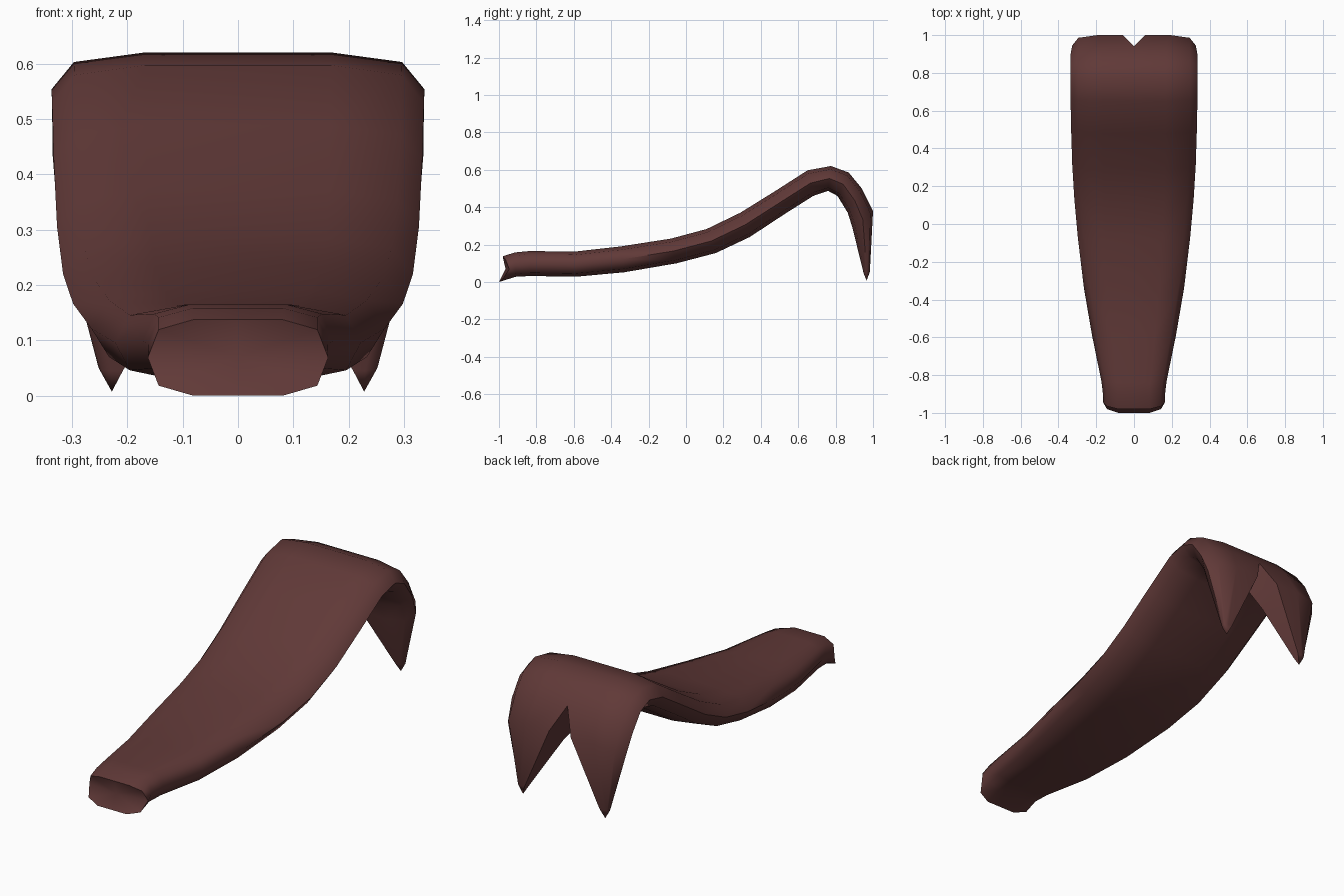
import bpy, bmesh

if "Cube" in bpy.data.objects:
    bpy.data.objects.remove(bpy.data.objects["Cube"])

mat = bpy.data.materials.new("dark_reddish_brown")
mat.diffuse_color = (0.118, 0.041, 0.039, 1)
mat.use_nodes = True
mat.node_tree.nodes["Principled BSDF"].inputs["Base Color"].default_value = mat.diffuse_color

# Side profile stations: top y, top z, bottom y, bottom z, half width
STATIONS = [
    (-0.98, 0.137, -1.0, 0.0, 0.163),
    (-0.915, 0.158, -0.91, 0.028, 0.163),
    (-0.84, 0.165, -0.83, 0.032, 0.172),
    (-0.59, 0.163, -0.59, 0.028, 0.222),
    (-0.35, 0.19, -0.33, 0.052, 0.265),
    (-0.08, 0.232, -0.05, 0.10, 0.298),
    (0.11, 0.283, 0.16, 0.155, 0.316),
    (0.29, 0.37, 0.34, 0.24, 0.327),
    (0.48, 0.488, 0.53, 0.365, 0.333),
    (0.65, 0.597, 0.68, 0.46, 0.336),
    (0.775, 0.62, 0.76, 0.487, 0.337),
    (0.87, 0.585, 0.81, 0.46, 0.336),
    (0.94, 0.50, 0.865, 0.37, 0.335),
]
# Half cross-section: fraction of width, fraction from top to bottom
SECTION = [(0, 0), (0.5, 0), (0.88, 0.13), (1, 0.5), (0.88, 0.87), (0.5, 1), (0, 1)]


def half_ring(bm, side, st, x0=0.0, pull=0.0):
    ty, tz, by, bz, w = st
    ring = []
    for u, v in SECTION:
        y = ty + (by - ty) * v + (pull if u == 1 else pull * 0.4 if u > 0.8 else 0)
        ring.append(bm.verts.new((side * (x0 + (w - x0) * u), y, tz + (bz - tz) * v)))
    return ring


def bridge(bm, a, b, closed=False):
    n = len(a)
    for i in range(n if closed else n - 1):
        j = (i + 1) % n
        bm.faces.new((a[i], a[j], b[j], b[i]))


bm = bmesh.new()
for side in (1, -1):
    # Curved bar body
    rings = [half_ring(bm, side, s, pull=0.045 if k == 0 else 0) for k, s in enumerate(STATIONS)]
    for a, b in zip(rings, rings[1:]):
        bridge(bm, a, b)
    # Dished front end
    mid = bm.verts.new((0, -0.965, 0.07))
    for a, b in zip(rings[0], rings[0][1:]):
        bm.faces.new((a, b, mid))
    # Pointed claw, half of the forked end
    claw = half_ring(bm, side, (1.0, 0.38, 0.89, 0.29, 0.327), x0=0.06)
    low = half_ring(bm, side, (0.983, 0.055, 0.95, 0.045, 0.252), x0=0.208)
    bridge(bm, rings[-1], claw, True)
    bridge(bm, claw, low, True)
    tip = bm.verts.new((side * 0.228, 0.966, 0.007))
    for i in range(len(low)):
        bm.faces.new((low[i], low[(i + 1) % len(low)], tip))

bmesh.ops.remove_doubles(bm, verts=bm.verts, dist=0.0005)
bmesh.ops.recalc_face_normals(bm, faces=bm.faces)
me = bpy.data.meshes.new("forked_claw_bar")
bm.to_mesh(me)
bm.free()
me.materials.append(mat)
ob = bpy.data.objects.new("forked_claw_bar", me)
bpy.context.collection.objects.link(ob)

# Smooth skin with a crisp end rim and fork notch
bpy.context.view_layer.objects.active = ob
ob.select_set(True)
bpy.ops.object.shade_smooth_by_angle(angle=1.05)
